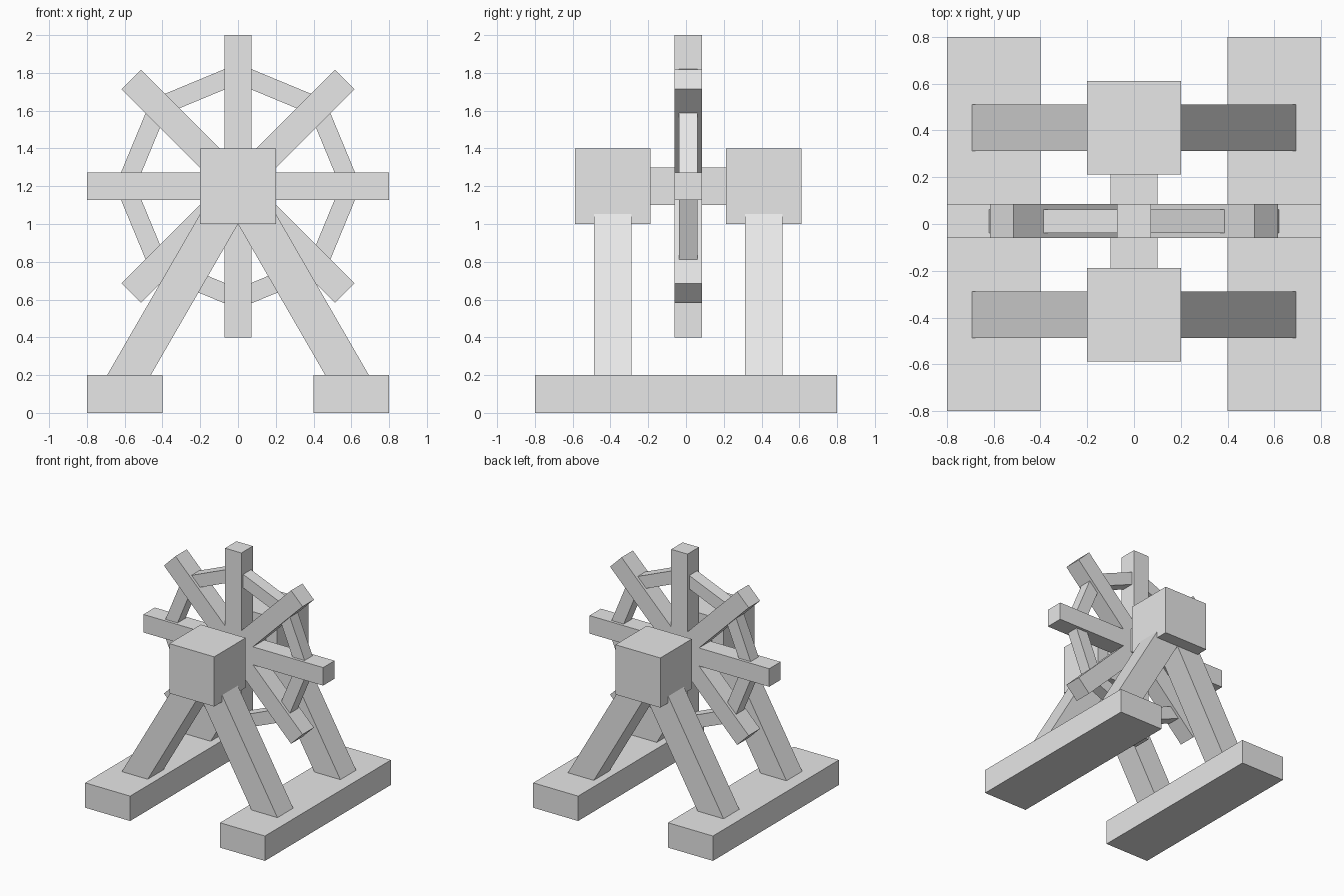
import bpy
from math import radians, sin, cos
from mathutils import Matrix, Vector

cube = bpy.data.objects.get("Cube")
if cube:
    bpy.data.objects.remove(cube, do_unlink=True)

# Single plain grey
grey = bpy.data.materials.new("light_grey")
grey.use_nodes = True
COLOUR = (0.8, 0.8, 0.8, 1)
grey.diffuse_color = COLOUR
grey.node_tree.nodes["Principled BSDF"].inputs["Base Color"].default_value = COLOUR

HUB_Z = 1.2
MID_Y = 0.012      # the wheel and its supports sit slightly behind centre


def beam(name, centre, size, turn=0):
    """Box of the given size, turned clockwise (seen from the front) in degrees."""
    bpy.ops.mesh.primitive_cube_add(size=1)
    obj = bpy.context.object
    obj.name = name
    obj.data.transform(Matrix.Rotation(radians(turn), 4, 'Y') @ Matrix.Diagonal((*size, 1)))
    obj.location = centre
    obj.data.materials.append(grey)
    return obj


def around_hub(radius, turn, y=MID_Y):
    """Point at a clockwise angle from straight up around the axle."""
    a = radians(turn)
    return Vector((radius * sin(a), y, HUB_Z + radius * cos(a)))


# Base runners
for side, sx in (("left", 1), ("right", -1)):
    beam(f"{side}_base_runner", (0.6 * sx, 0, 0.1), (0.4, 1.6, 0.2))

# Bearing blocks with splayed legs
for end, sy in (("front", -1), ("back", 1)):
    y = MID_Y + 0.4 * sy
    beam(f"{end}_bearing_block", (0, y, HUB_Z), (0.4, 0.4, 0.4))
    for side, turn in (("left", 150), ("right", 210)):
        beam(f"{end}_{side}_leg", around_hub(0.61, turn, y), (0.2, 0.2, 1.22), turn)

# Axle
beam("axle", (0, MID_Y, HUB_Z), (0.2, 0.5, 0.2))

# Wheel spokes, each running right across the hub
for i in range(4):
    beam(f"wheel_spoke_{i + 1}", (0, MID_Y, HUB_Z), (0.145, 0.145, 1.6), 45 * i)

# Rim struts between neighbouring spokes
for i in range(8):
    turn = 22.5 + 45 * i
    beam(f"rim_strut_{i + 1}", around_hub(0.55, turn), (0.45, 0.1, 0.1), turn)
